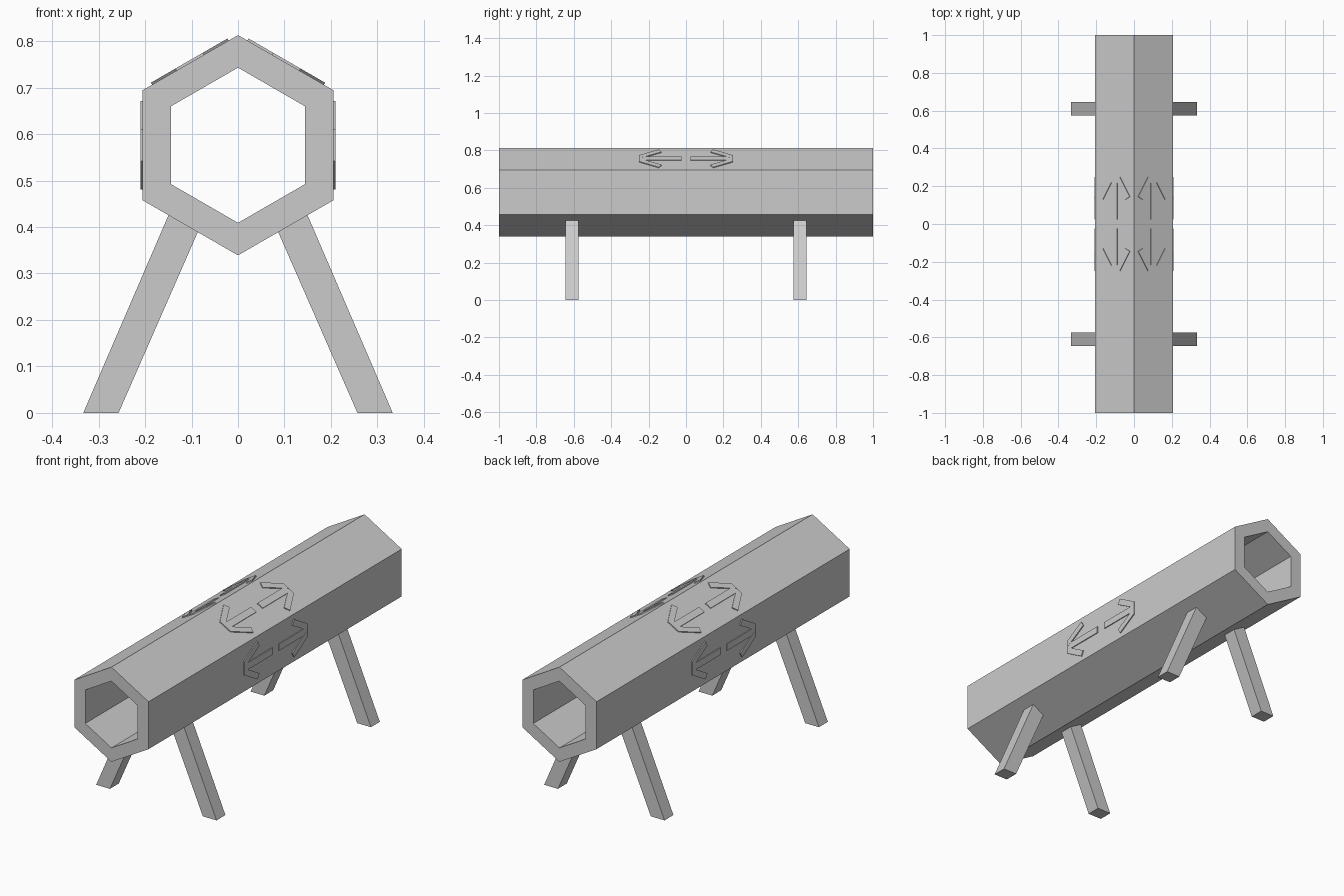
import bpy, bmesh, math
from mathutils import Matrix, Vector

cube = bpy.data.objects.get("Cube")
if cube:
    bpy.data.objects.remove(cube, do_unlink=True)

grey = bpy.data.materials.new("plain grey")
grey.use_nodes = True
COLOUR = (0.6, 0.6, 0.6, 1)
grey.diffuse_color = COLOUR
grey.node_tree.nodes["Principled BSDF"].inputs["Base Color"].default_value = COLOUR

CENTRE_Z = 0.576
OUTER, INNER = 0.237, 0.167
APOTHEM = OUTER * math.cos(math.pi / 6)


def finish(name, bm):
    bmesh.ops.recalc_face_normals(bm, faces=bm.faces)
    mesh = bpy.data.meshes.new(name)
    bm.to_mesh(mesh)
    bm.free()
    mesh.materials.append(grey)
    obj = bpy.data.objects.new(name, mesh)
    bpy.context.collection.objects.link(obj)
    return obj


def add_prism(bm, outline, low, high, matrix):
    """Extrude a flat outline from low to high along its local z."""
    bottom = [bm.verts.new(matrix @ Vector((a, b, low))) for a, b in outline]
    top = [bm.verts.new(matrix @ Vector((a, b, high))) for a, b in outline]
    bm.faces.new(bottom)
    bm.faces.new(top)
    for i in range(len(outline)):
        j = (i + 1) % len(outline)
        bm.faces.new((bottom[i], bottom[j], top[j], top[i]))


# Hollow hexagonal tube, open at both ends
bm = bmesh.new()
rings = []
for radius, y in ((OUTER, -1), (OUTER, 1), (INNER, 1), (INNER, -1)):
    rings.append([bm.verts.new((radius * math.sin(k * math.pi / 3), y,
                                CENTRE_Z + radius * math.cos(k * math.pi / 3)))
                  for k in range(6)])
for r in range(4):
    a, b = rings[r], rings[(r + 1) % 4]
    for i in range(6):
        j = (i + 1) % 6
        bm.faces.new((a[i], a[j], b[j], b[i]))
finish("hexagonal_tube", bm)

# Four splayed legs, tops let slightly into the tube's lower faces
leg_outline = [(0.333, 0), (0.257, 0), (0.083, 0.397), (0.146, 0.434)]
for side, side_name in ((1, "left"), (-1, "right")):
    for y, end_name in ((-0.61, "front"), (0.61, "back")):
        bm = bmesh.new()
        place = Matrix.Translation((0, y, 0)) @ Matrix.Rotation(math.pi / 2, 4, 'X')
        add_prism(bm, [(side * x, z) for x, z in leg_outline], -0.035, 0.035, place)
        finish(f"{end_name}_{side_name}_leg", bm)

# Raised arrows: a shaft and two barbs, in pairs pointing to both ends
shaft = [(-0.017, 0.025), (0.017, 0.025), (0.017, 0.25), (-0.017, 0.25)]
barb = [(0, 0.25), (0.034, 0.25), (0.095, 0.145), (0.069, 0.13)]
panels = (("left_side", 90), ("upper_left", 30), ("upper_right", -30), ("right_side", -90))
for panel, angle in panels:
    place = (Matrix.Translation((0, 0, CENTRE_Z))
             @ Matrix.Rotation(math.radians(angle), 4, 'Y')
             @ Matrix.Translation((0, 0, APOTHEM)))
    for way, end_name in ((1, "back"), (-1, "front")):
        bm = bmesh.new()
        mirrored = [(-u, v) for u, v in barb]
        for outline, height in ((shaft, 0.0045), (barb, 0.005), (mirrored, 0.005)):
            add_prism(bm, [(u, v * way) for u, v in outline], -0.002, height, place)
        finish(f"{panel}_{end_name}_arrow", bm)
